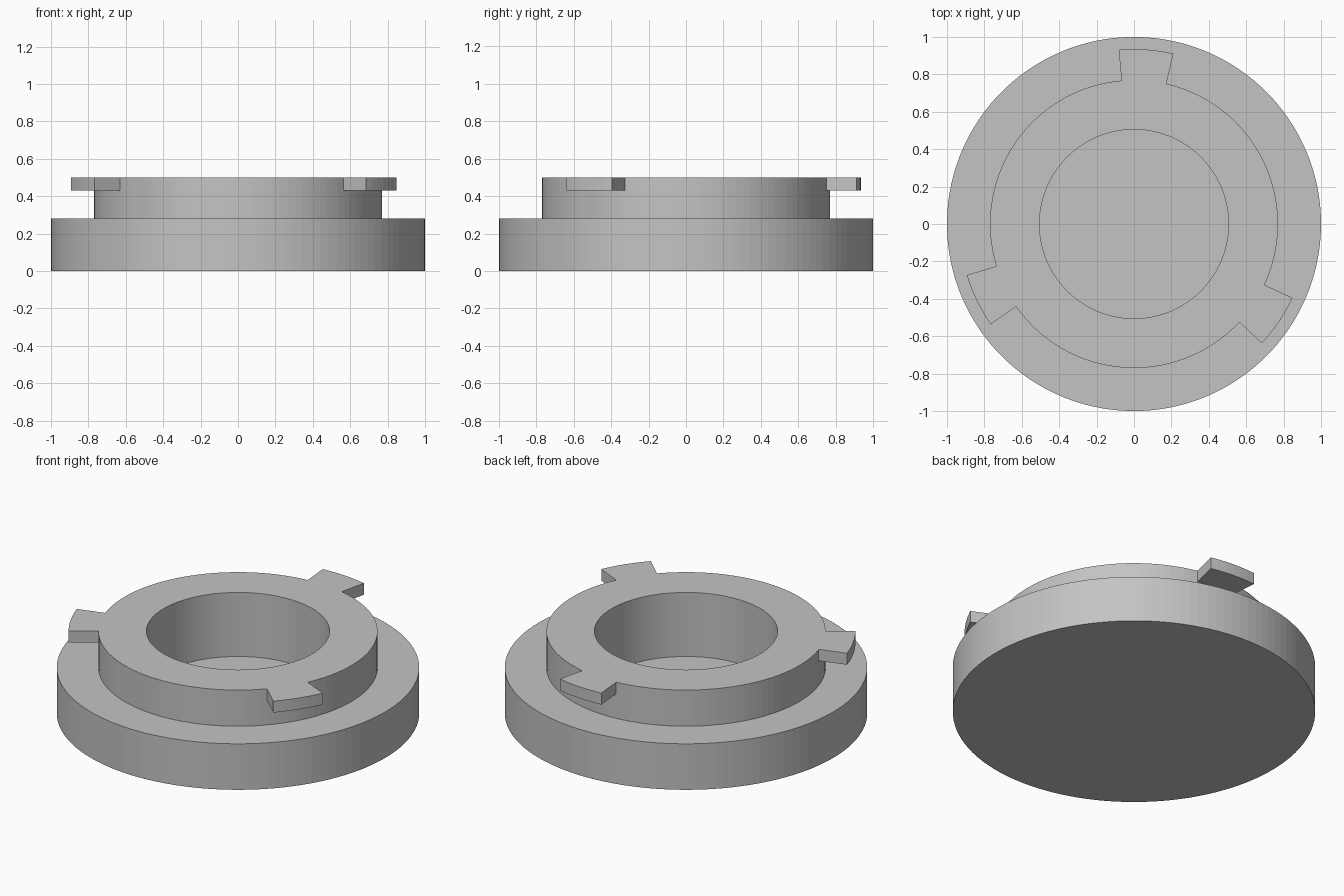
import bpy
import bmesh
from math import radians, cos, sin

cube = bpy.data.objects.get("Cube")
if cube:
    bpy.data.objects.remove(cube, do_unlink=True)

SEGMENTS = 120          # three degrees per side
START = 77              # angle where the first tab begins
TAB_SIDES = 6           # sides spanned by each tab
COLLAR_R, TAB_R, BORE_R = 0.77, 0.935, 0.505
TAB_Z, TOP_Z = 0.43, 0.5

# Half section: flange, collar, rim, then down the blind bore
PROFILE = [(1.0, 0.0), (1.0, 0.28), (COLLAR_R, 0.28), (COLLAR_R, TAB_Z),
           (COLLAR_R, TOP_Z), (BORE_R, TOP_Z), (BORE_R, 0.11)]
TAB_BAND = PROFILE.index((COLLAR_R, TAB_Z))


def make_ring(bm, radius, z):
    angles = [radians(START + i * 360 / SEGMENTS) for i in range(SEGMENTS)]
    return [bm.verts.new((radius * cos(a), radius * sin(a), z)) for a in angles]


# Turned body
bm = bmesh.new()
rings = [make_ring(bm, r, z) for r, z in PROFILE]
bands = []
for low, high in zip(rings, rings[1:]):
    band = []
    for i in range(SEGMENTS):
        j = (i + 1) % SEGMENTS
        band.append(bm.faces.new((low[i], low[j], high[j], high[i])))
    bands.append(band)
bm.faces.new(rings[0][::-1])    # underside
bm.faces.new(rings[-1])         # bore floor

# Three locking tabs drawn out of the collar's upper band
for k in range(3):
    first = k * SEGMENTS // 3
    patch = bands[TAB_BAND][first:first + TAB_SIDES]
    result = bmesh.ops.extrude_face_region(bm, geom=patch)
    for v in result["geom"]:
        if isinstance(v, bmesh.types.BMVert):
            v.co.x *= TAB_R / COLLAR_R
            v.co.y *= TAB_R / COLLAR_R
    bmesh.ops.delete(bm, geom=[f for f in patch if f.is_valid], context="FACES_ONLY")

bmesh.ops.recalc_face_normals(bm, faces=bm.faces)
mesh = bpy.data.meshes.new("locking_cap")
bm.to_mesh(mesh)
bm.free()
cap = bpy.data.objects.new("locking_cap", mesh)
bpy.context.collection.objects.link(cap)

# Plain grey finish
grey = bpy.data.materials.new("plain grey")
grey.use_nodes = True
colour = (0.55, 0.55, 0.55, 1.0)
grey.diffuse_color = colour
grey.node_tree.nodes["Principled BSDF"].inputs["Base Color"].default_value = colour
mesh.materials.append(grey)
